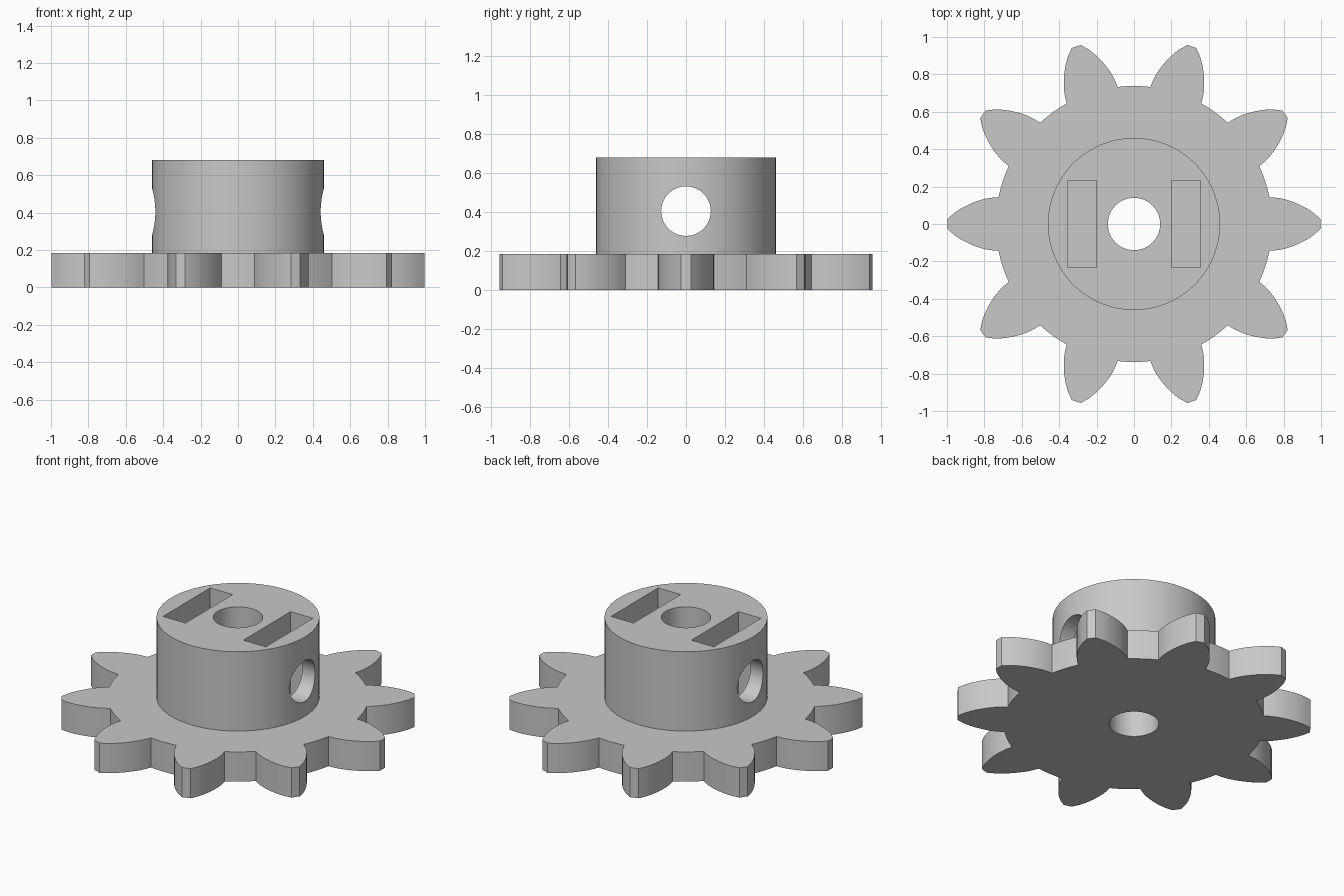
import bpy, bmesh, math
from mathutils import Matrix

if "Cube" in bpy.data.objects:
    bpy.data.objects.remove(bpy.data.objects["Cube"])

TEETH = 10
PLATE_H, TOP = 0.185, 0.68
ROOT_R = 0.738

grey = bpy.data.materials.new("plain grey")
grey.diffuse_color = (0.58, 0.58, 0.58, 1)
grey.use_nodes = True
grey.node_tree.nodes["Principled BSDF"].inputs["Base Color"].default_value = grey.diffuse_color


def make_object(name, bm):
    bmesh.ops.recalc_face_normals(bm, faces=bm.faces)
    mesh = bpy.data.meshes.new(name)
    bm.to_mesh(mesh)
    bm.free()
    mesh.materials.append(grey)
    obj = bpy.data.objects.new(name, mesh)
    bpy.context.collection.objects.link(obj)
    return obj


def cylinder(name, radius, depth, center, axis="Z", segments=96):
    bm = bmesh.new()
    rot = Matrix.Rotation(math.pi / 2, 4, "Y") if axis == "X" else Matrix()
    bmesh.ops.create_cone(bm, cap_ends=True, segments=segments, radius1=radius,
                          radius2=radius, depth=depth,
                          matrix=Matrix.Translation(center) @ rot)
    return make_object(name, bm)


def box(name, center, size):
    bm = bmesh.new()
    bmesh.ops.create_cube(bm, size=1, matrix=Matrix.Translation(center)
                          @ Matrix.Diagonal((*size, 1)))
    return make_object(name, bm)


def combine(target, tool, operation):
    mod = target.modifiers.new(tool.name, "BOOLEAN")
    mod.operation, mod.object, mod.solver = operation, tool, "EXACT"
    bpy.context.view_layer.objects.active = target
    bpy.ops.object.modifier_apply(modifier=mod.name)
    bpy.data.objects.remove(tool, do_unlink=True)


# Toothed plate: one curved flank mirrored, then repeated around the axis
flank = [(0.724, 0.143), (0.765, 0.140), (0.80, 0.134), (0.84, 0.122),
         (0.88, 0.106), (0.92, 0.086), (0.96, 0.060), (0.998, 0.025)]
tooth = [(x, -y) for x, y in flank] + flank[::-1]
step = math.tau / TEETH
base_angle = math.atan2(flank[0][1], flank[0][0])
gap = step - 2 * base_angle
for i in range(1, 4):
    a = base_angle + gap * i / 4
    tooth.append((ROOT_R * math.cos(a), ROOT_R * math.sin(a)))

bm = bmesh.new()
ring = []
for t in range(TEETH):
    c, s = math.cos(t * step), math.sin(t * step)
    ring += [bm.verts.new((x * c - y * s, x * s + y * c, 0)) for x, y in tooth]
face = bm.faces.new(ring)
top = bmesh.ops.extrude_face_region(bm, geom=[face])["geom"]
bmesh.ops.translate(bm, verts=[v for v in top if isinstance(v, bmesh.types.BMVert)],
                    vec=(0, 0, PLATE_H))
gear = make_object("gear_with_hub", bm)

# Hub, sunk into the plate and fused with it
combine(gear, cylinder("hub", 0.46, TOP - 0.1, (0, 0, (TOP + 0.1) / 2)), "UNION")

# Nut slots, opening at the top of the hub
for side in (-1, 1):
    combine(gear, box("nut_slot", (side * 0.277, 0, 0.585), (0.155, 0.465, 0.83)),
            "DIFFERENCE")

# Shaft bore and cross hole for the set screws
combine(gear, cylinder("bore", 0.14, 2, (0, 0, 0.3), segments=64), "DIFFERENCE")
combine(gear, cylinder("screw_hole", 0.127, 2, (0, 0, 0.405), "X", 64), "DIFFERENCE")

# Smooth the curved walls, keep the edges crisp
bpy.ops.object.select_all(action="DESELECT")
gear.select_set(True)
bpy.context.view_layer.objects.active = gear
bpy.ops.object.shade_smooth_by_angle(angle=math.radians(25))
